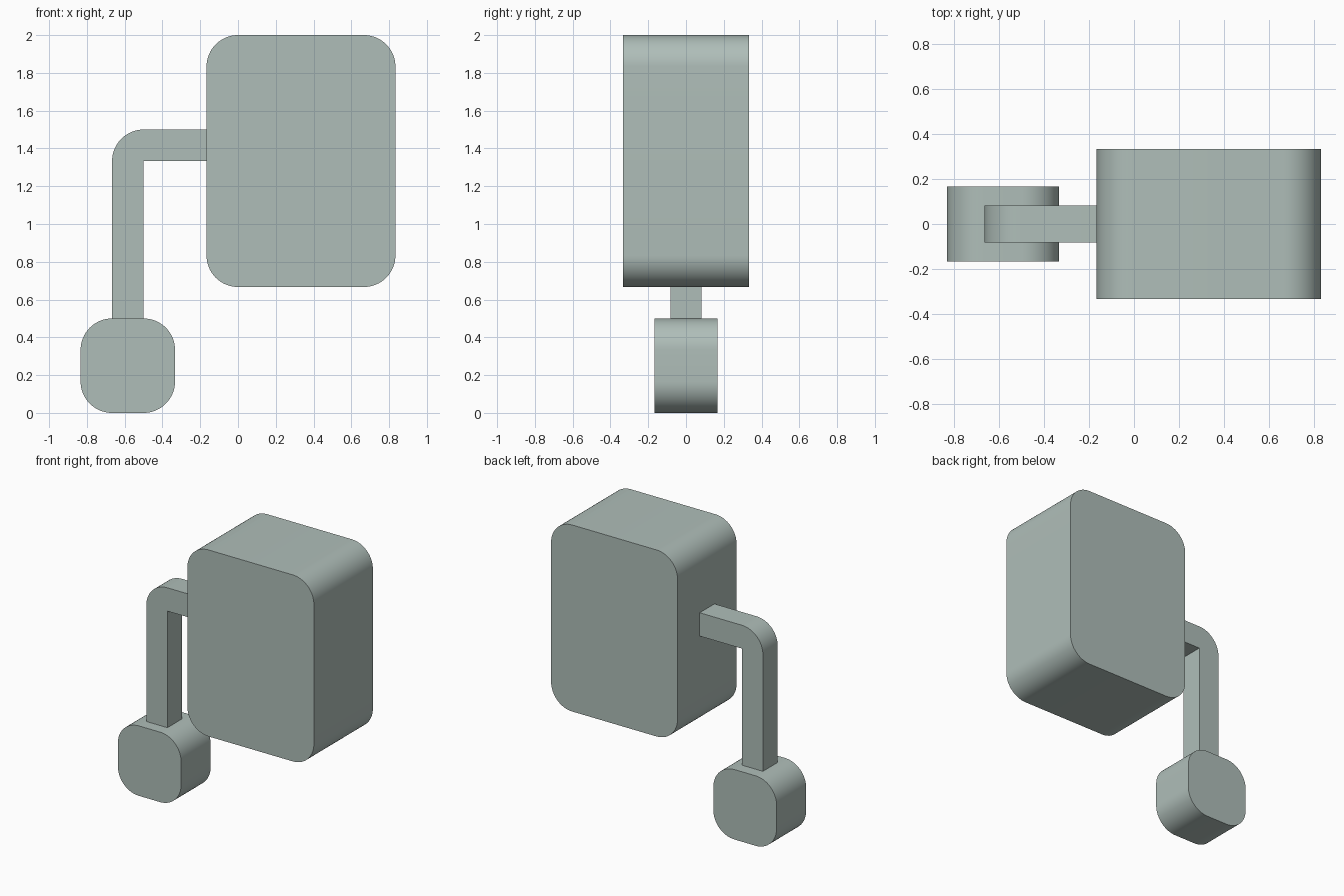
import bpy, bmesh, math

if "Cube" in bpy.data.objects:
    bpy.data.objects.remove(bpy.data.objects["Cube"])

U = 1 / 6  # base module of the design

mat = bpy.data.materials.new("grey green")
mat.diffuse_color = (0.43, 0.515, 0.485, 1)
mat.use_nodes = True
mat.node_tree.nodes["Principled BSDF"].inputs["Base Color"].default_value = mat.diffuse_color


def fillet(cx, cz, start, r=U, steps=16):
    """Quarter arc, counter-clockwise from the start angle in degrees."""
    return [(cx + r * math.cos(math.radians(start + 90 * i / steps)),
             cz + r * math.sin(math.radians(start + 90 * i / steps)))
            for i in range(steps + 1)]


def rounded_rect(x0, x1, z0, z1, r=U):
    return (fillet(x1 - r, z1 - r, 0) + fillet(x0 + r, z1 - r, 90)
            + fillet(x0 + r, z0 + r, 180) + fillet(x1 - r, z0 + r, 270))


def extrude_profile(name, points, half_depth):
    """Extrude an XZ outline symmetrically along y."""
    bm = bmesh.new()
    face = bm.faces.new([bm.verts.new((x, -half_depth, z)) for x, z in points])
    geom = bmesh.ops.extrude_face_region(bm, geom=[face])["geom"]
    verts = [g for g in geom if isinstance(g, bmesh.types.BMVert)]
    bmesh.ops.translate(bm, verts=verts, vec=(0, 2 * half_depth, 0))
    bmesh.ops.recalc_face_normals(bm, faces=bm.faces[:])
    mesh = bpy.data.meshes.new(name)
    bm.to_mesh(mesh)
    bm.free()
    mesh.materials.append(mat)
    obj = bpy.data.objects.new(name, mesh)
    bpy.context.collection.objects.link(obj)
    bpy.ops.object.select_all(action='DESELECT')
    obj.select_set(True)
    bpy.context.view_layer.objects.active = obj
    bpy.ops.object.shade_smooth_by_angle(angle=math.radians(30))
    return obj


# Large rounded block
extrude_profile("large_block", rounded_rect(-U, 5 * U, 4 * U, 12 * U), 2 * U)

# Small rounded block at the foot
extrude_profile("small_block", rounded_rect(-5 * U, -2 * U, 0, 3 * U), U)

# Bent square arm: rounded outer corner, sharp inner corner
arm = [(-4 * U, 3 * U), (-3 * U, 3 * U), (-3 * U, 8 * U), (-U, 8 * U), (-U, 9 * U)]
extrude_profile("bent_arm", arm + fillet(-3 * U, 8 * U, 90), U / 2)
